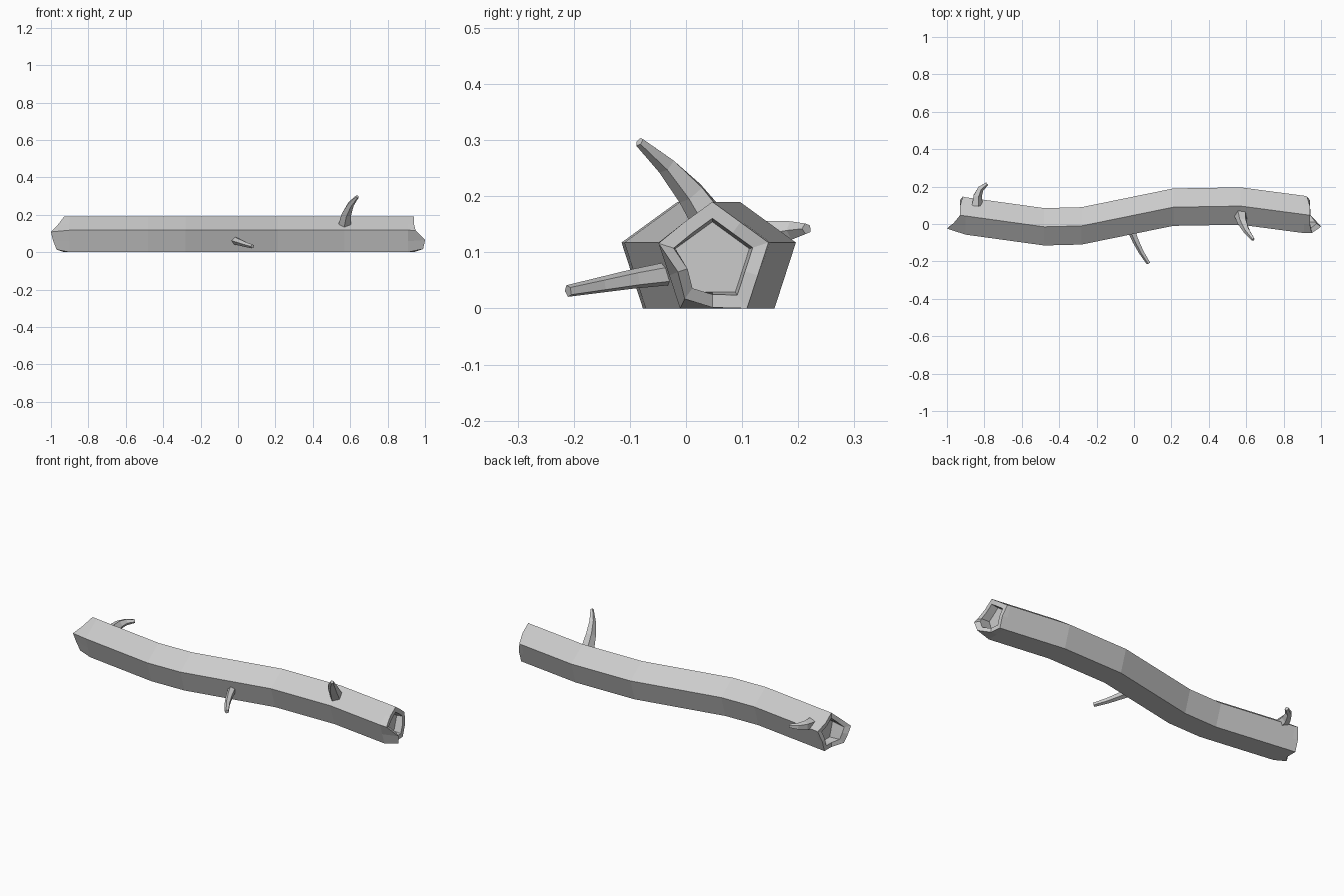
import bpy, bmesh
from math import cos, sin, radians
from mathutils import Vector

cube = bpy.data.objects.get("Cube")
if cube:
    bpy.data.objects.remove(cube, do_unlink=True)

GREY = (0.6, 0.6, 0.6, 1)
mat = bpy.data.materials.new("plain grey wood")
mat.use_nodes = True
mat.diffuse_color = GREY
bsdf = next(n for n in mat.node_tree.nodes if n.type == 'BSDF_PRINCIPLED')
bsdf.inputs["Base Color"].default_value = GREY


def loft(name, rings):
    """Skin a list of equal point rings and cap both ends."""
    bm = bmesh.new()
    rows = [[bm.verts.new(p) for p in ring] for ring in rings]
    n = len(rows[0])
    for a, b in zip(rows, rows[1:]):
        for i in range(n):
            j = (i + 1) % n
            bm.faces.new((a[i], a[j], b[j], b[i]))
    bm.faces.new(rows[0][::-1])
    bm.faces.new(rows[-1])
    bmesh.ops.recalc_face_normals(bm, faces=bm.faces)
    mesh = bpy.data.meshes.new(name)
    bm.to_mesh(mesh)
    bm.free()
    mesh.materials.append(mat)
    obj = bpy.data.objects.new(name, mesh)
    bpy.context.collection.objects.link(obj)


# Log cross-section: pentagon with edge midpoints, apex up
R, CZ = 0.105, 0.085
corners = [Vector((cos(radians(90 + 72 * k)), -sin(radians(90 + 72 * k)))) for k in range(5)]
corners = [Vector((-c.x, -c.y)) * R for c in corners]
profile = []
for k in range(5):
    a, b = corners[k], corners[(k + 1) % 5]
    profile += [a, (a + b) / 2]


def section(x, y, shifts=None, scales=None):
    shifts = shifts or [0] * 10
    scales = scales or [1] * 10
    return [(x + d, y + p.x * s, CZ + p.y * s) for p, d, s in zip(profile, shifts, scales)]


def broken_end(x, y, out, side):
    """Jagged rim leaning inward, then a hollow with a flat core."""
    lean = [1 - 4 * max(d, 0) for d in out]
    rim = section(x, y, [d * side for d in out], lean)
    lip = section(x, y, [d * side * 0.6 for d in out], [s * 0.72 for s in lean])
    core = section(x - 0.04 * side, y, None, [0.66] * 10)
    return [rim, lip, core]


# Winding log: splinters stand on the back wall of both ends
left_rim = [0, 0, -0.015, 0, 0, 0, 0.04, 0.06, 0.07, 0.035]
right_rim = [0, 0, -0.015, 0, 0, 0.005, 0.05, 0.06, 0.01, 0]
path = [(-0.48, -0.015), (-0.28, -0.01), (0.21, 0.09), (0.57, 0.096)]
rings = broken_end(-0.93, 0.047, left_rim, -1)[::-1]
rings.append(section(-0.9, 0.043))
rings += [section(x, y) for x, y in path]
rings.append(section(0.91, 0.051))
rings += broken_end(0.94, 0.047, right_rim, 1)
loft("log", rings)


# Curved tapering twigs
def twig(name, points, base, tip):
    pts = [Vector(p) for p in points]
    rings = []
    for i, p in enumerate(pts):
        d = (pts[min(i + 1, len(pts) - 1)] - pts[max(i - 1, 0)]).normalized()
        u = d.cross(Vector((0, 0, 1))).normalized()
        v = u.cross(d)
        r = base + (tip - base) * i / (len(pts) - 1)
        rings.append([p + (u * cos(radians(72 * k)) + v * sin(radians(72 * k))) * r for k in range(5)])
    loft(name, rings)


twig("front_twig", [(-0.015, -0.03, 0.062), (0.01, -0.09, 0.053), (0.04, -0.15, 0.042), (0.078, -0.21, 0.031)],
     0.022, 0.011)
twig("top_twig", [(0.57, 0.055, 0.14), (0.58, 0.01, 0.205), (0.602, -0.035, 0.255), (0.638, -0.083, 0.297)],
     0.036, 0.009)
twig("back_twig", [(-0.84, 0.1, 0.125), (-0.838, 0.15, 0.133), (-0.82, 0.19, 0.139), (-0.786, 0.215, 0.142)],
     0.032, 0.01)
